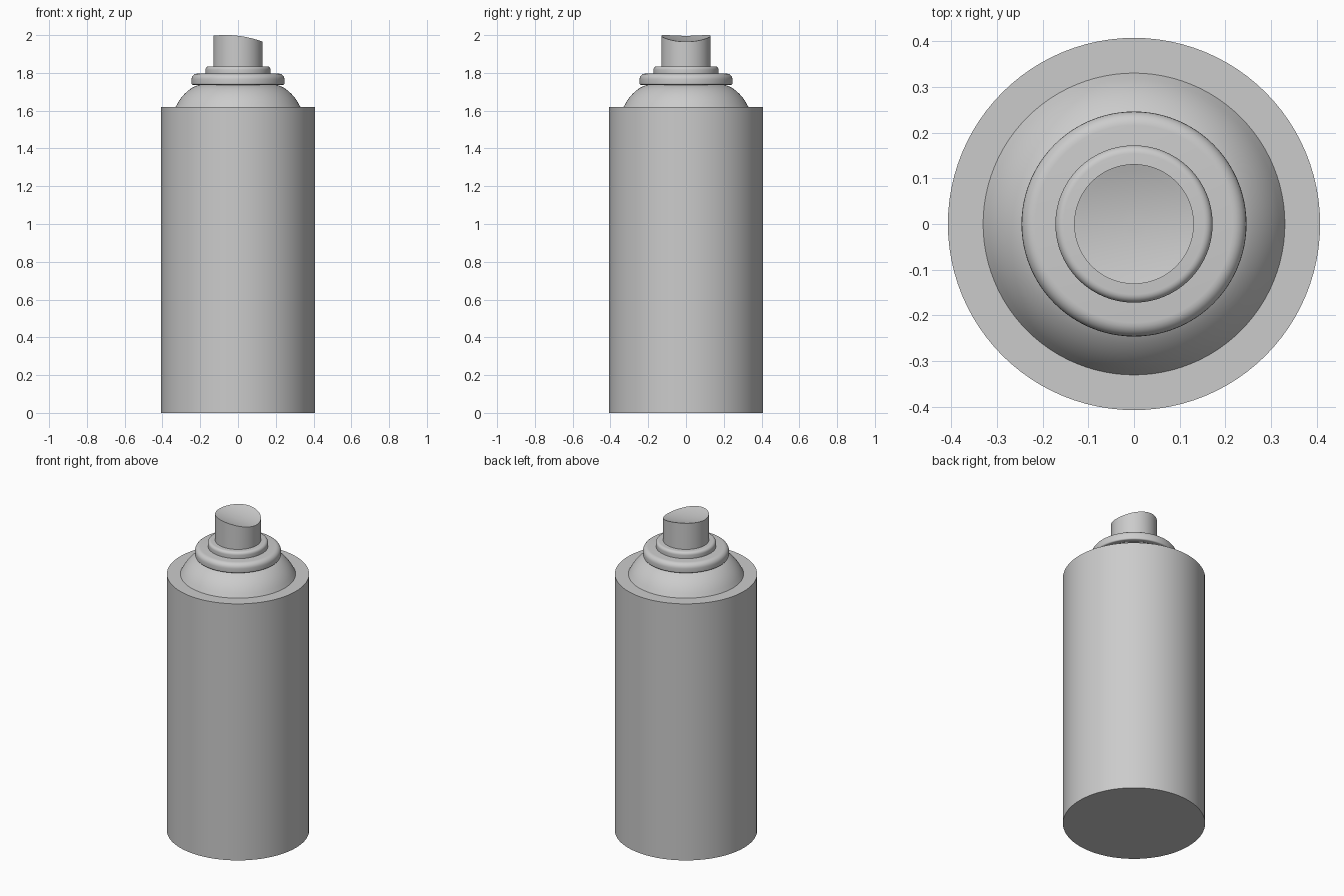
import bpy
import bmesh
from math import sin, cos, tau, pi, radians

SEGMENTS = 96

cube = bpy.data.objects.get("Cube")
if cube:
    bpy.data.objects.remove(cube, do_unlink=True)

grey = bpy.data.materials.new("plain grey")
grey.use_nodes = True
grey.diffuse_color = (0.6, 0.6, 0.6, 1)
grey.node_tree.nodes["Principled BSDF"].inputs["Base Color"].default_value = (0.6, 0.6, 0.6, 1)


def lathe(name, profile, height=None):
    """Spin a bottom-to-top (radius, z) profile, closing both ends.
    Points with z None take their height from height(x, y)."""
    bm = bmesh.new()
    rings = []
    for r, z in profile:
        ring = []
        for i in range(SEGMENTS):
            a = tau * i / SEGMENTS
            x, y = r * cos(a), r * sin(a)
            ring.append(bm.verts.new((x, y, height(x, y) if z is None else z)))
        rings.append(ring)
    for low, high in zip(rings, rings[1:]):
        for i in range(SEGMENTS):
            j = (i + 1) % SEGMENTS
            bm.faces.new((low[i], low[j], high[j], high[i]))
    bm.faces.new(rings[0][::-1])
    bm.faces.new(rings[-1])
    mesh = bpy.data.meshes.new(name)
    bm.to_mesh(mesh)
    bm.free()
    mesh.materials.append(grey)
    obj = bpy.data.objects.new(name, mesh)
    bpy.context.collection.objects.link(obj)
    bpy.ops.object.select_all(action='DESELECT')
    obj.select_set(True)
    bpy.context.view_layer.objects.active = obj
    bpy.ops.object.shade_smooth_by_angle(angle=radians(35))
    return obj


def rounded_ring(name, radius, bottom, top, low_round, top_round, steps=6):
    """Flat disc with rounded lower and upper rims."""
    profile = []
    for edge, base, start in ((low_round, bottom + low_round, -pi / 2),
                              (top_round, top - top_round, 0)):
        for i in range(steps + 1):
            a = start + pi / 2 * i / steps
            profile.append((radius - edge + edge * cos(a), base + edge * sin(a)))
    return lathe(name, profile)


def finger_scoop(x, y):
    """Saddle-edged dish that dips towards one side."""
    return 1.9755 + 1.22 * y * y + 0.3 * x * x - 0.12 * x


# Straight can with a flat shoulder
lathe("can_body", [(0.407, 0), (0.407, 1.62)])

# Domed shoulder
dome = [(0.33, 1.62), (0.317, 1.644), (0.302, 1.667), (0.283, 1.689),
        (0.262, 1.708), (0.24, 1.723), (0.218, 1.733), (0.2, 1.738)]
lathe("dome", dome)

# Crimped collar and valve ring
rounded_ring("collar", 0.246, 1.737, 1.796, 0.008, 0.03)
rounded_ring("valve_ring", 0.172, 1.79, 1.835, 0.004, 0.018)

# Spray button with its scooped top
button = [(0.131, 1.82), (0.131, None)]
button += [(0.131 * i / 8, None) for i in range(7, 0, -1)]
lathe("spray_button", button, finger_scoop)
